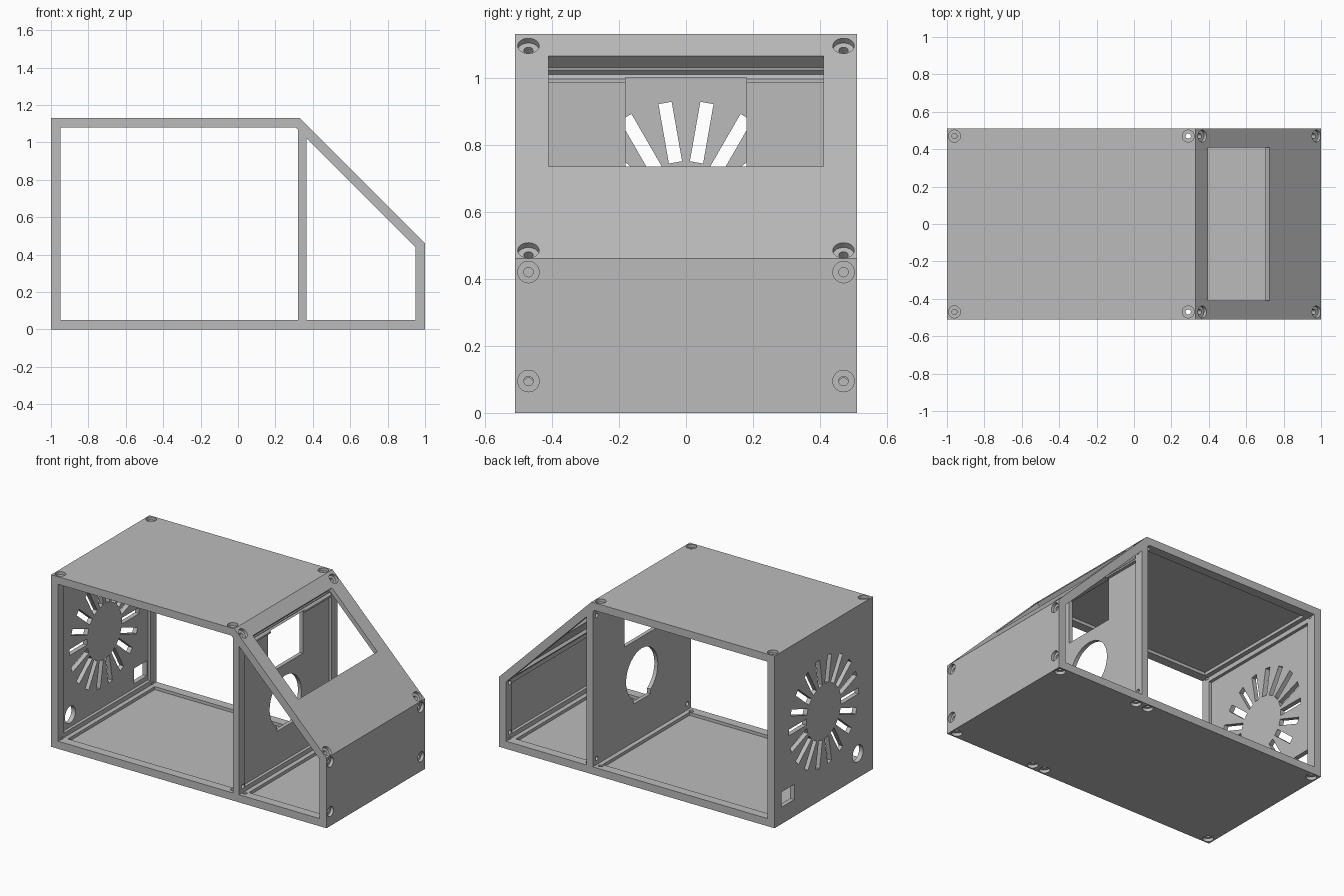
import bpy, bmesh, math
from mathutils import Matrix, Vector

cube = bpy.data.objects.get("Cube")
if cube:
    bpy.data.objects.remove(cube, do_unlink=True)

HALF_Y = 0.51
SCREW_Y = 0.47
POCKET_Y = 0.45

grey = bpy.data.materials.new("light_grey")
grey.use_nodes = True
colour = (0.5, 0.5, 0.5, 1)
grey.diffuse_color = colour
grey.node_tree.nodes["Principled BSDF"].inputs["Base Color"].default_value = colour


def to_object(name, bm):
    bmesh.ops.recalc_face_normals(bm, faces=bm.faces)
    mesh = bpy.data.meshes.new(name)
    bm.to_mesh(mesh)
    bm.free()
    mesh.materials.append(grey)
    ob = bpy.data.objects.new(name, mesh)
    bpy.context.collection.objects.link(ob)
    return ob


def prism(bm, outline, half):
    """Extrude an x-z outline along y."""
    face = bm.faces.new([bm.verts.new((x, -half, z)) for x, z in outline])
    new = bmesh.ops.extrude_face_region(bm, geom=[face])["geom"]
    verts = [g for g in new if isinstance(g, bmesh.types.BMVert)]
    bmesh.ops.translate(bm, verts=verts, vec=(0, 2 * half, 0))


def box(bm, low, high, matrix=Matrix()):
    low, high = Vector(low), Vector(high)
    place = Matrix.Translation((low + high) / 2) @ Matrix.Diagonal((*(high - low), 1))
    bmesh.ops.create_cube(bm, size=1, matrix=matrix @ place)


def drill(bm, point, direction, radius, depth, start=0.02):
    """Cylinder going inward from just outside a surface point."""
    d = Vector(direction).normalized()
    turn = d.to_track_quat("Z", "Y").to_matrix().to_4x4()
    centre = Vector(point) + d * (depth - start) / 2
    bmesh.ops.create_cone(bm, cap_ends=True, segments=32, radius1=radius, radius2=radius,
                          depth=depth + start, matrix=Matrix.Translation(centre) @ turn)


def cut(target, bm):
    cutter = to_object("cutter", bm)
    cutter.hide_render = True
    mod = target.modifiers.new("cut", "BOOLEAN")
    mod.operation = "DIFFERENCE"
    mod.solver = "EXACT"
    mod.object = cutter
    bpy.context.view_layer.objects.active = target
    bpy.ops.object.modifier_apply(modifier=mod.name)
    bpy.data.objects.remove(cutter, do_unlink=True)


# Outer body
bm = bmesh.new()
prism(bm, [(-1, 0), (1, 0), (1, 0.46), (0.33, 1.13), (-1, 1.13)], HALF_Y)
shell = to_object("enclosure_shell", bm)

# Two open bays with the divider left between them
bm = bmesh.new()
prism(bm, [(-0.95, 0.05), (0.32, 0.05), (0.32, 1.069), (0.309, 1.08), (-0.95, 1.08)], 0.6)
prism(bm, [(0.365, 0.05), (0.95, 0.05), (0.95, 0.439), (0.365, 1.024)], 0.6)
cut(shell, bm)

# Frame of the sloping panel: u runs down the slope, w goes inward
s = math.sqrt(0.5)
slope = Matrix(((s, 0, -s, 0.33), (0, 1, 0, 0), (-s, 0, -s, 1.13), (0, 0, 0, 1)))

# Shallow pockets thinning the inside of every panel: x range, z range
pockets = [
    ((-0.92, 0.29), (0.03, 0.07)), ((-0.92, 0.28), (1.06, 1.10)),
    ((-0.97, -0.93), (0.08, 1.05)), ((0.395, 0.92), (0.03, 0.07)),
    ((0.93, 0.97), (0.08, 0.41)), ((0.345, 0.38), (0.08, 0.985)),
]
for (x0, x1), (z0, z1) in pockets:
    bm = bmesh.new()
    box(bm, (x0, -POCKET_Y, z0), (x1, POCKET_Y, z1))
    cut(shell, bm)
bm = bmesh.new()
box(bm, (0.1, -POCKET_Y, 0.03), (0.89, POCKET_Y, 0.07), slope)
cut(shell, bm)

# Sloping panel window
bm = bmesh.new()
box(bm, (0.092, -0.41, -0.03), (0.559, 0.41, 0.051), slope)
cut(shell, bm)

# Sunburst vent, cable hole and socket opening in the end wall
bm = bmesh.new()
for i in range(18):
    ray = Matrix.Translation((-1, 0, 0.57)) @ Matrix.Rotation(math.radians(10 + 20 * i), 4, "X")
    box(bm, (-0.1, -0.02, 0.18), (0.1, 0.02, 0.36), ray)
drill(bm, (-1, -0.355, 0.16), (1, 0, 0), 0.055, 0.1)
box(bm, (-1.1, 0.305, 0.11), (-0.9, 0.44, 0.21))
cut(shell, bm)

# Divider openings: square port, round port and its flat-bottomed notch
bm = bmesh.new()
box(bm, (0.28, -0.18, 0.71), (0.4, 0.18, 1.0))
drill(bm, (0.32, 0, 0.47), (1, 0, 0), 0.165, 0.08)
cut(shell, bm)
bm = bmesh.new()
box(bm, (0.28, -0.09, 0.3), (0.4, 0.09, 0.46))
cut(shell, bm)

# Counterbored screw holes: inward direction and x, z positions for each panel
screws = [
    ((0, 0, -1), [(-0.96, 1.13), (0.29, 1.13)]),
    ((0, 0, 1), [(-0.96, 0), (0.29, 0), (0.38, 0), (0.96, 0)]),
    ((-1, 0, 0), [(1, 0.095), (1, 0.42)]),
    ((-1, 0, -1), [(0.365, 1.095), (0.975, 0.485)]),
]
for direction, spots in screws:
    for radius, depth in ((0.032, 0.02), (0.014, 0.06)):
        bm = bmesh.new()
        for x, z in spots:
            for side in (-1, 1):
                drill(bm, (x, side * SCREW_Y, z), direction, radius, depth)
        cut(shell, bm)

# Plain screw holes through the divider
bm = bmesh.new()
for z in (0.09, 1.03):
    for side in (-1, 1):
        drill(bm, (0.32, side * SCREW_Y, z), (1, 0, 0), 0.014, 0.055)
cut(shell, bm)

# Smooth hole walls, crisp panel edges
bpy.ops.object.select_all(action="DESELECT")
shell.select_set(True)
bpy.context.view_layer.objects.active = shell
bpy.ops.object.shade_smooth_by_angle(angle=math.radians(30))
